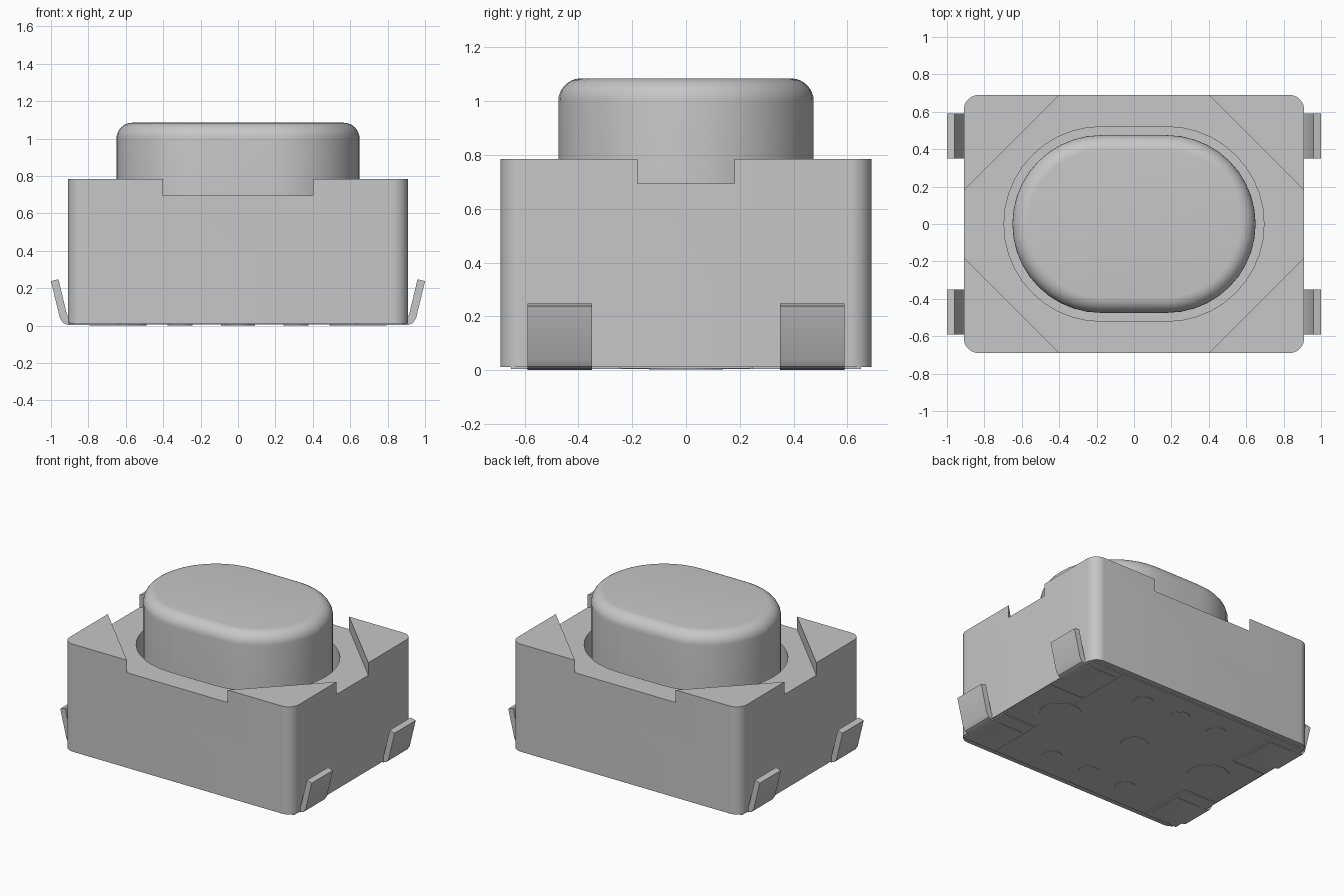
import bpy, bmesh, math
from mathutils import Vector

cube = bpy.data.objects.get("Cube")
if cube:
    bpy.data.objects.remove(cube, do_unlink=True)

grey = bpy.data.materials.new("plain grey")
grey.use_nodes = True
COLOUR = (0.57, 0.57, 0.57, 1)
grey.diffuse_color = COLOUR
grey.node_tree.nodes["Principled BSDF"].inputs["Base Color"].default_value = COLOUR


def loft(name, rings):
    """Closed solid through matching rings of 3D points."""
    bm = bmesh.new()
    loops = [[bm.verts.new(p) for p in ring] for ring in rings]
    for a, b in zip(loops, loops[1:]):
        for i in range(len(a)):
            j = (i + 1) % len(a)
            bm.faces.new((a[i], a[j], b[j], b[i]))
    bm.faces.new(loops[0])
    bm.faces.new(loops[-1])
    bmesh.ops.recalc_face_normals(bm, faces=bm.faces)
    mesh = bpy.data.meshes.new(name)
    bm.to_mesh(mesh)
    bm.free()
    mesh.materials.append(grey)
    obj = bpy.data.objects.new(name, mesh)
    bpy.context.collection.objects.link(obj)
    return obj


def prism(name, outline, z0, z1):
    return loft(name, [[(x, y, z) for x, y in outline] for z in (z0, z1)])


def rounded(hx, hy, r, n=10):
    """Rectangle outline with rounded corners."""
    pts = []
    for k, (sx, sy) in enumerate(((1, 1), (-1, 1), (-1, -1), (1, -1))):
        for i in range(n + 1):
            a = math.pi / 2 * (k + i / n)
            pts.append((sx * (hx - r) + r * math.cos(a),
                        sy * (hy - r) + r * math.sin(a)))
    return pts


def circle(cx, cy, r, n=24):
    return [(cx + r * math.cos(math.tau * i / n), cy + r * math.sin(math.tau * i / n))
            for i in range(n)]


def rect(x0, x1, y0, y1):
    return [(x0, y0), (x1, y0), (x1, y1), (x0, y1)]


def cut(obj, cutter):
    mod = obj.modifiers.new("cut", 'BOOLEAN')
    mod.operation = 'DIFFERENCE'
    mod.solver = 'EXACT'
    mod.object = cutter
    bpy.context.view_layer.objects.active = obj
    bpy.ops.object.modifier_apply(modifier=mod.name)
    bpy.data.objects.remove(cutter, do_unlink=True)


def smooth(obj):
    bpy.ops.object.select_all(action='DESELECT')
    obj.select_set(True)
    bpy.context.view_layer.objects.active = obj
    bpy.ops.object.shade_smooth_by_angle(angle=math.radians(35))


# Housing with four raised corners and a well for the button
housing = prism("housing", rounded(0.91, 0.69, 0.08), 0.012, 0.785)
D = 1.09
cut(housing, prism("corner_cutter", [(D, 0), (0, D), (-D, 0), (0, -D)], 0.695, 0.9))
cut(housing, prism("well_cutter", rounded(0.695, 0.52, 0.519), 0.45, 0.8))
smooth(housing)

# Button with a rounded top edge
FILLET, TOP = 0.085, 1.085
steps = [(0, 0.44)]
for i in range(9):
    a = math.pi / 2 * i / 8
    steps.append((FILLET * (1 - math.cos(a)), TOP - FILLET + FILLET * math.sin(a)))
button = loft("button", [[(x, y, z) for x, y in
                          rounded(0.65 - d, 0.475 - d, 0.474 - d)] for d, z in steps])
smooth(button)

# Base plate with a tongue reaching each end between the pads
prism("base_plate", rect(-0.63, 0.63, -0.65, 0.65), 0.005, 0.02)
prism("base_tongue", rect(-0.9, 0.9, -0.24, 0.24), 0.0055, 0.02)

# Round marks underneath
prism("centre_mark", circle(0, 0, 0.09), 0.002, 0.01)
for s in (-1, 1):
    prism("end_mark", circle(s * 0.625, 0, 0.137), 0.002, 0.01)
    for x in (-0.31, 0, 0.31):
        prism("small_mark", circle(x, s * 0.46, 0.067), 0.002, 0.01)

# Bent terminals with a foot under each corner
bend = [(0.66, 0.0), (0.91, 0.004), (0.935, 0.014), (0.952, 0.04), (1.0, 0.238),
        (0.96, 0.248), (0.915, 0.06), (0.905, 0.045), (0.89, 0.04), (0.66, 0.04)]
for sx, side in ((1, "left"), (-1, "right")):
    for sy, end in ((-1, "front"), (1, "back")):
        terminal = loft(f"{end}_{side}_terminal",
                        [[(sx * x, sy * y, z) for x, z in bend] for y in (0.35, 0.59)])
        smooth(terminal)
        xs = sorted((sx * 0.635, sx * 0.9))
        ys = sorted((sy * 0.245, sy * 0.65))
        prism(f"{end}_{side}_pad", rect(*xs, *ys), 0.004, 0.02)
